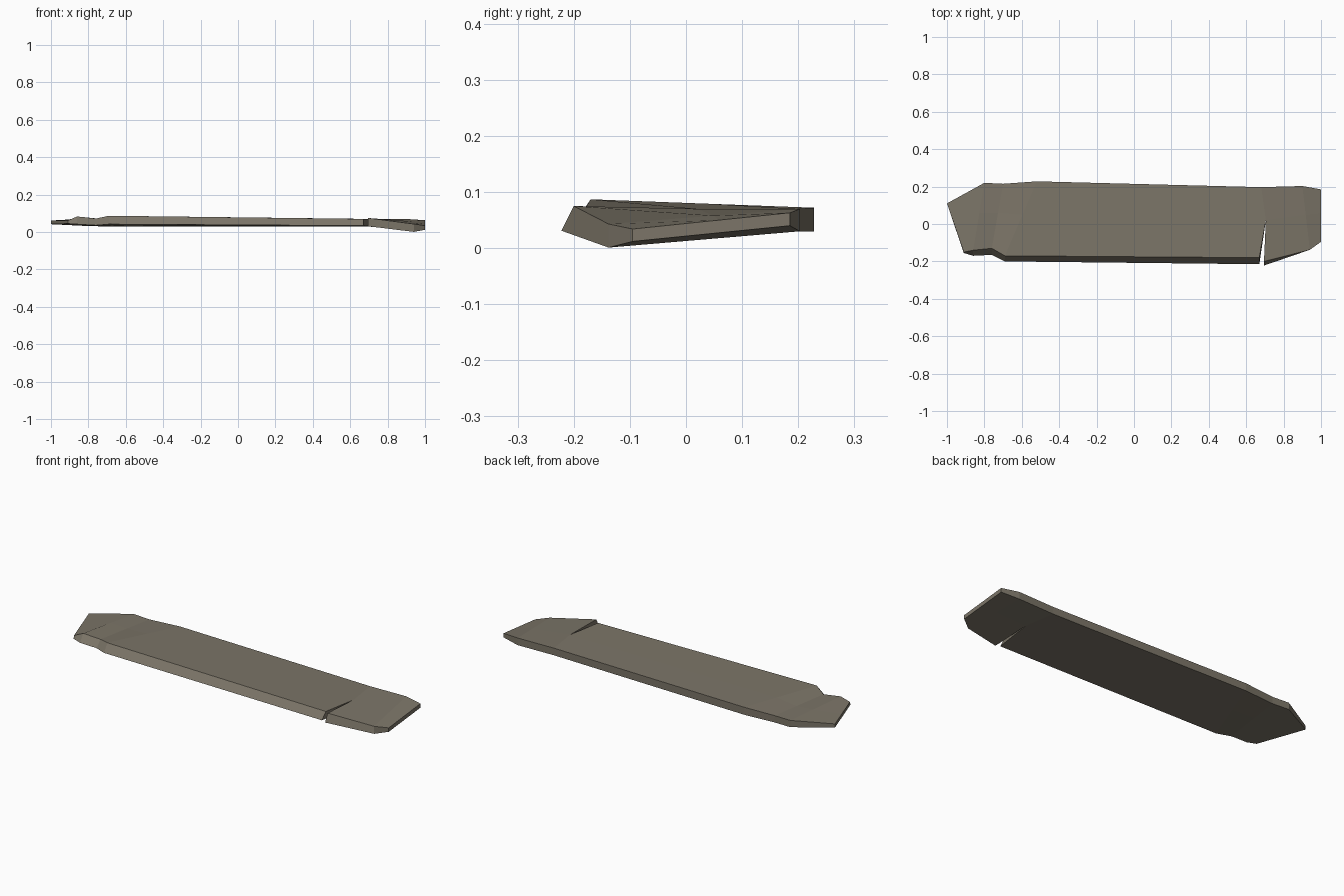
import bpy
import bmesh
from mathutils import Vector

cube = bpy.data.objects.get("Cube")
if cube:
    bpy.data.objects.remove(cube, do_unlink=True)

wood = bpy.data.materials.new("weathered_wood")
wood.use_nodes = True
wood_colour = (0.2, 0.178, 0.138, 1)
wood.diffuse_color = wood_colour
wood.node_tree.nodes["Principled BSDF"].inputs["Base Color"].default_value = wood_colour

# Stations along the plank:
# front x, top y, top z, bottom y, bottom z | back x, y, top z, bottom z
MAIN = [
    (-.91, -.15, .062, -.155, .045, -1, .11, .062, .042),
    (-.86, -.14, .083, -.17, .042, -.8, .22, .07, .032),
    (-.76, -.13, .072, -.165, .036, -.7, .215, .068, .03),
    (-.69, -.17, .087, -.2, .042, -.52, .228, .072, .03),
    (.67, -.18, .07, -.215, .034, .68, .197, .07, .03),
]
TIP = [
    (.695, -.2, .075, -.222, .031, .68, .197, .07, .03),
    (.94, -.138, .043, -.138, .001, .9, .203, .07, .03),
    (1, -.095, .034, -.095, .012, 1, .185, .063, .04),
]
CRACK_END = (.705, .02)


def ring(bm, station, middle=None):
    """Cross-section: top front, middle, back, then bottom back, middle, front."""
    fx, fty, ftz, fby, fbz, bx, by, btz, bbz = station
    # the lower front edge at the crack leans slightly away from the upper one
    top_front, low_front = Vector((fx, fty, ftz)), Vector((fx, fby, fbz))
    top_back, low_back = Vector((bx, by, btz)), Vector((bx, by, bbz))
    top_mid = top_front.lerp(top_back, 0.55)
    low_mid = low_front.lerp(low_back, 0.55)
    if middle:
        top_mid.xy = low_mid.xy = middle
    points = (top_front, top_mid, top_back, low_back, low_mid, low_front)
    return [bm.verts.new(p) for p in points]


def skin(bm, rings):
    for a, b in zip(rings, rings[1:]):
        for i in range(len(a)):
            j = (i + 1) % len(a)
            bm.faces.new((a[i], a[j], b[j], b[i]))


def cap(bm, r, front_only=False):
    bm.faces.new((r[0], r[1], r[4], r[5]))
    if not front_only:
        bm.faces.new((r[1], r[2], r[3], r[4]))


bm = bmesh.new()

# Long board and split end, joined behind the crack
board = [ring(bm, s) for s in MAIN[:-1]] + [ring(bm, MAIN[-1], CRACK_END)]
tip = [ring(bm, TIP[0], CRACK_END)] + [ring(bm, s) for s in TIP[1:]]
for mine, shared in zip(tip[0][1:5], board[-1][1:5]):
    mine.co = shared.co
for part in (board, tip):
    skin(bm, part)
cap(bm, board[0])
cap(bm, tip[-1])
cap(bm, board[-1], front_only=True)
cap(bm, tip[0], front_only=True)

bmesh.ops.remove_doubles(bm, verts=bm.verts, dist=0.0005)
bmesh.ops.recalc_face_normals(bm, faces=bm.faces)

mesh = bpy.data.meshes.new("split_plank")
bm.to_mesh(mesh)
bm.free()
mesh.materials.append(wood)
plank = bpy.data.objects.new("split_plank", mesh)
bpy.context.collection.objects.link(plank)
